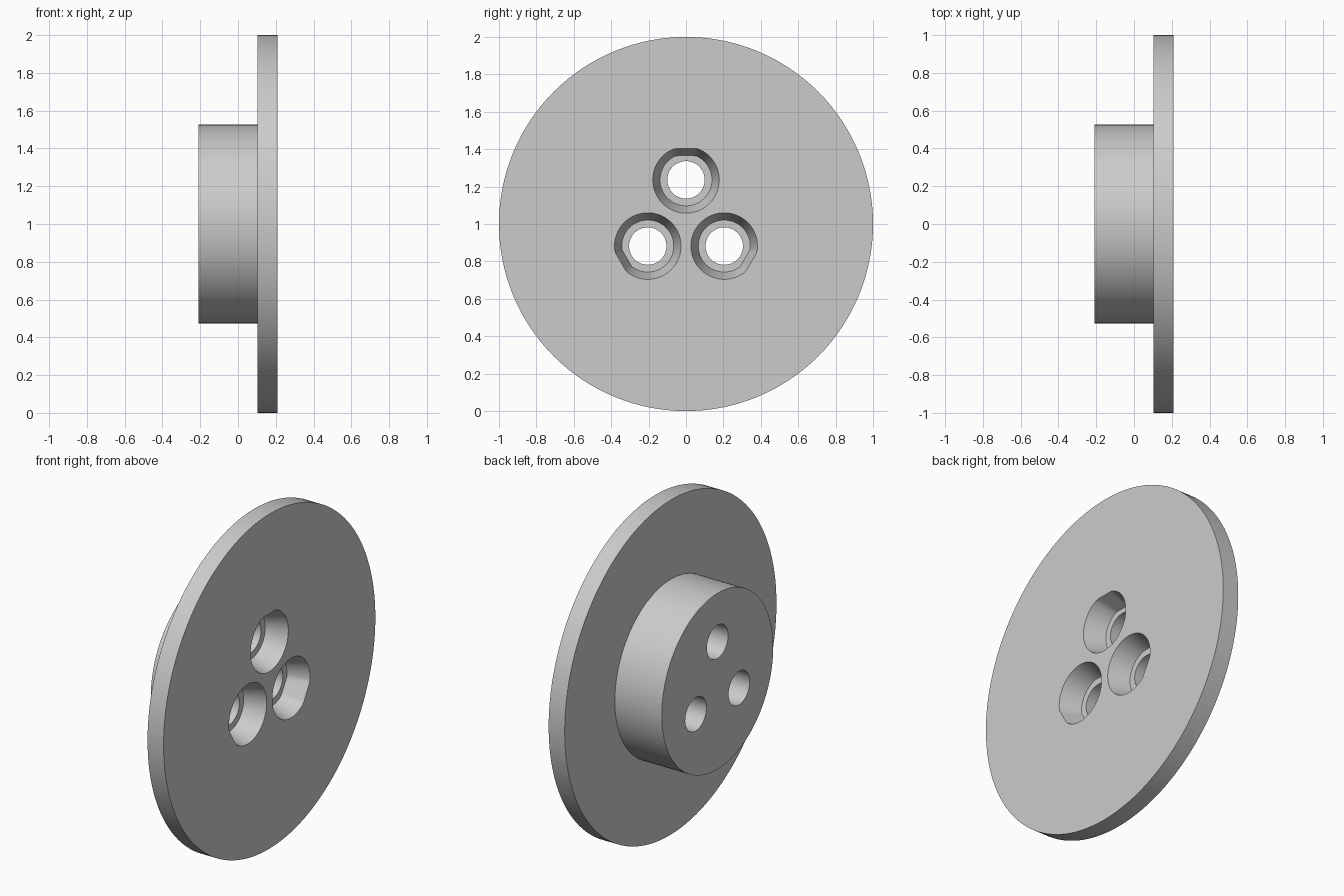
import bpy, bmesh, math
from mathutils import Matrix, Vector

if "Cube" in bpy.data.objects:
    bpy.data.objects.remove(bpy.data.objects["Cube"])

grey = bpy.data.materials.new("light_grey")
grey.use_nodes = True
grey.diffuse_color = (0.6, 0.6, 0.6, 1)
grey.node_tree.nodes["Principled BSDF"].inputs["Base Color"].default_value = (0.6, 0.6, 0.6, 1)


def loft(name, rings, segments, matrix):
    """Solid along x; each ring is (x, radius, height limit of the flat on its +z side)."""
    bm = bmesh.new()
    loops = []
    for x, radius, flat in rings:
        angles = [math.tau * i / segments for i in range(segments)]
        loops.append([bm.verts.new(matrix @ Vector((x, radius * math.cos(a), min(radius * math.sin(a), flat))))
                      for a in angles])
    for low, high in zip(loops, loops[1:]):
        for i in range(segments):
            j = (i + 1) % segments
            bm.faces.new((low[i], low[j], high[j], high[i]))
    bm.faces.new(loops[0][::-1])
    bm.faces.new(loops[-1])
    bmesh.ops.recalc_face_normals(bm, faces=bm.faces)
    mesh = bpy.data.meshes.new(name)
    bm.to_mesh(mesh)
    bm.free()
    mesh.materials.append(grey)
    obj = bpy.data.objects.new(name, mesh)
    bpy.context.collection.objects.link(obj)
    return obj


# Hub and wide flange in one turned body
centre = Matrix.Translation((0, 0, 1))
body = loft("flanged_hub", [(-0.208, 0.526, 2), (0.102, 0.526, 2), (0.102, 1, 2), (0.208, 1, 2)], 128, centre)

# Three bolt holes: straight bore, flat seat, tapered recess with an outward flat
face, seat = 0.208, 0.083
slope = (0.178 - 0.139) / (face - seat)
over = 0.05
recess = [(-0.3, 0.1, 1), (seat, 0.1, 1), (seat, 0.139, 0.129),
          (face + over, 0.178 + slope * over, 0.168 + slope * over)]
cutters = []
for k in range(3):
    place = centre @ Matrix.Rotation(math.tau * k / 3, 4, 'X') @ Matrix.Translation((0, 0, 0.236))
    cutter = loft(f"bolt_hole_cutter_{k + 1}", recess, 64, place)
    cutter.hide_render = True
    cutters.append(cutter)
    cut = body.modifiers.new(f"bolt_hole_{k + 1}", 'BOOLEAN')
    cut.operation = 'DIFFERENCE'
    cut.solver = 'EXACT'
    cut.object = cutter

# Apply the cuts, drop the cutters and smooth the round walls
bpy.ops.object.select_all(action='DESELECT')
bpy.context.view_layer.objects.active = body
body.select_set(True)
for name in [m.name for m in body.modifiers]:
    bpy.ops.object.modifier_apply(modifier=name)
for cutter in cutters:
    bpy.data.objects.remove(cutter)
bpy.ops.object.shade_smooth_by_angle(angle=math.radians(25))
